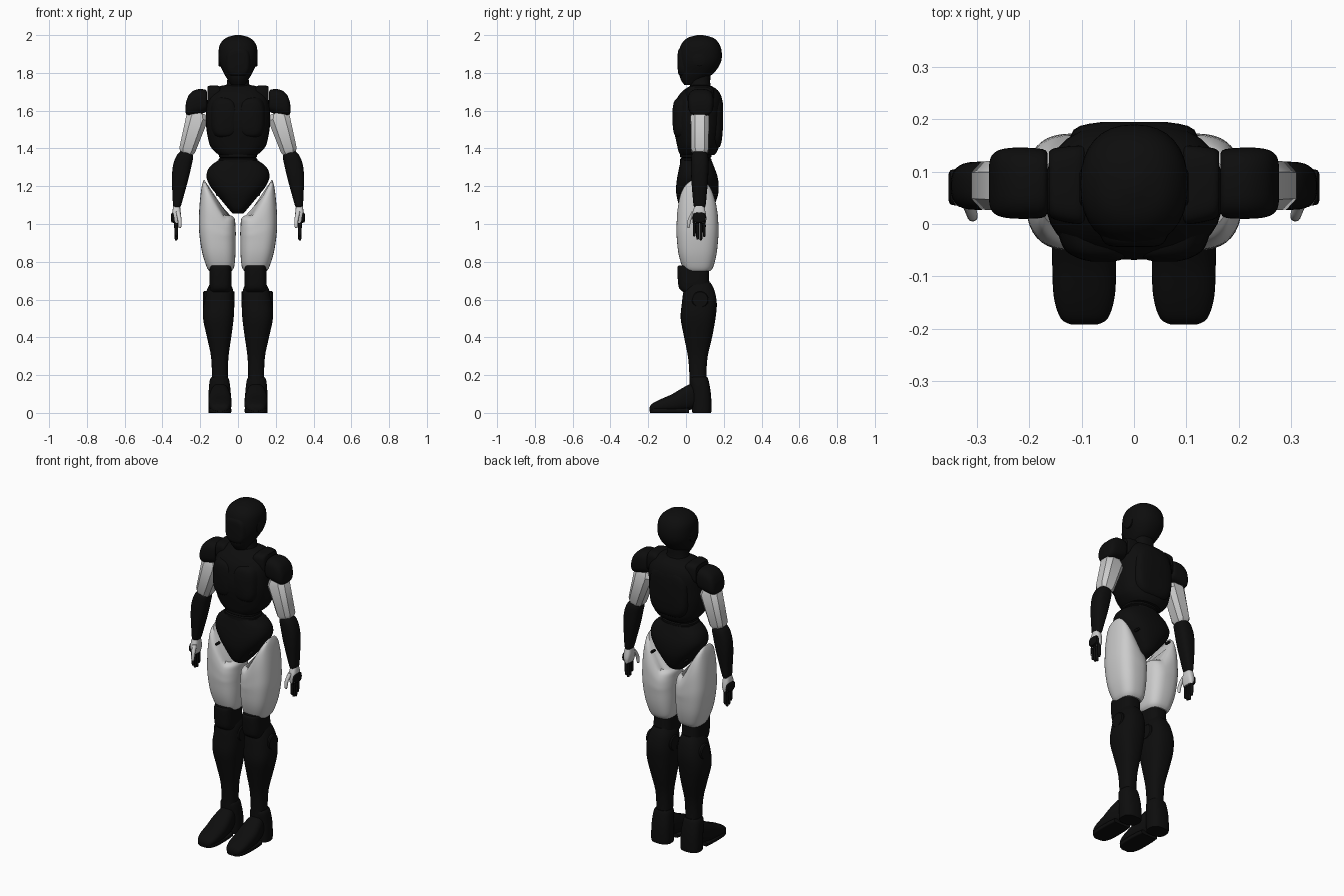
import bpy, bmesh, math

black = bpy.data.materials.new("black_shell")
black.diffuse_color = (0.004, 0.004, 0.004, 1)
AXES = {'x': (1, 2, 0), 'y': (0, 2, 1), 'z': (0, 1, 2)}


def spline(rings, k):
    """Catmull-Rom refinement of section rings."""
    out = []
    for i in range(len(rings) - 1):
        p0, p1, p2, p3 = (rings[max(0, min(len(rings) - 1, i + d))] for d in (-1, 0, 1, 2))
        for s in range(k):
            t = s / k
            out.append([0.5 * (2 * b + (c - a) * t + (2 * a - 5 * b + 4 * c - d) * t * t
                               + (3 * b - a - 3 * c + d) * t ** 3)
                        for a, b, c, d in zip(p0, p1, p2, p3)])
    return out + [list(rings[-1])]


def loft(name, rings, axis='z', n=32, k=4, power=2.4, dark=True, mirror=False, warp=None, phase=0.0):
    """Rings: (position on axis, a0, a1, b0, b1) -> superellipse sections."""
    bm = bmesh.new()
    ia, ib, it = AXES[axis]
    loops = []
    for t, a0, a1, b0, b1 in spline(rings, k):
        loop = []
        for j in range(n):
            ang = 2 * math.pi * j / n + phase
            c, s = math.cos(ang), math.sin(ang)
            co = [0, 0, 0]
            co[ia] = (a0 + a1) / 2 + (a1 - a0) / 2 * math.copysign(abs(c) ** (2 / power), c)
            co[ib] = (b0 + b1) / 2 + (b1 - b0) / 2 * math.copysign(abs(s) ** (2 / power), s)
            co[it] = t
            loop.append(bm.verts.new(warp(co) if warp else co))
        loops.append(loop)
    for l0, l1 in zip(loops, loops[1:]):
        for j in range(n):
            bm.faces.new((l0[j], l0[(j + 1) % n], l1[(j + 1) % n], l1[j]))
    bm.faces.new(loops[0])
    bm.faces.new(loops[-1])
    bmesh.ops.recalc_face_normals(bm, faces=bm.faces)
    me = bpy.data.meshes.new(name)
    bm.to_mesh(me)
    bm.free()
    ob = bpy.data.objects.new(name, me)
    bpy.context.collection.objects.link(ob)
    if dark:
        me.materials.append(black)
    if mirror:
        ob.modifiers.new("mirror", 'MIRROR').use_mirror_merge = False
    return ob


def sym(*rows):
    return [(z, -h, h, y0, y1) for z, h, y0, y1 in rows]


# Head, face plate and neck
loft("head", sym((1.735, .035, -.008, .06), (1.765, .055, -.028, .10), (1.80, .076, -.036, .148),
                 (1.85, .098, -.04, .182), (1.90, .103, -.04, .19), (1.95, .096, -.026, .178),
                 (1.985, .064, .008, .145), (2.0, .015, .06, .09)), power=2.3)
loft("face_plate", [(-.044, -.03, .03, 1.82, 1.90), (-.038, -.055, .055, 1.79, 1.925),
                    (-.01, -.07, .07, 1.775, 1.945)], 'y', power=3)
loft("ear_disc", [(.088, .035, .105, 1.835, 1.905), (.101, .035, .105, 1.835, 1.905),
                  (.104, .042, .098, 1.842, 1.898)], 'x', k=1, power=2, mirror=True)
loft("neck", sym((1.67, .095, .01, .155), (1.73, .062, .02, .13), (1.80, .055, .02, .13)))

# Torso
loft("chest", sym((1.365, .10, -.03, .15), (1.385, .125, -.04, .165), (1.42, .15, -.048, .175),
                  (1.5, .167, -.064, .186), (1.57, .17, -.068, .19), (1.65, .165, -.055, .193),
                  (1.70, .14, -.022, .175), (1.725, .11, .012, .145), (1.735, .07, .03, .12)), power=2.5)
loft("pectoral_plate", [(-.072, .04, .08, 1.54, 1.6), (-.064, .015, .11, 1.48, 1.645),
                        (-.045, .008, .135, 1.46, 1.665), (0, .006, .15, 1.45, 1.68)],
     'y', power=3, mirror=True)
loft("back_plate", [(.12, -.13, .13, 1.39, 1.71), (.18, -.115, .115, 1.41, 1.68),
                    (.195, -.06, .06, 1.5, 1.64)], 'y', power=3.2)
loft("shoulder_strap", [(.09, .01, .145, 1.65, 1.715), (.105, 0, .15, 1.64, 1.732),
                        (.15, .008, .145, 1.62, 1.732), (.162, .018, .138, 1.61, 1.725)],
     'x', power=4, mirror=True)

# Segmented waist and pelvis
for i in range(4):
    z = 1.29 + i * .03
    h = .104 - .002 * i
    loft(f"waist_band_{i + 1}", sym((z, h - .006, -.024, .128), (z + .005, h, -.031, .134),
                                    (z + .025, h, -.031, .134), (z + .03, h - .006, -.024, .128)), k=1)
loft("pelvis", sym((1.055, .028, 0, .10), (1.08, .05, -.03, .14), (1.15, .108, -.05, .168),
                   (1.2, .147, -.052, .173), (1.25, .167, -.046, .167), (1.30, .152, -.036, .15),
                   (1.335, .108, -.028, .136)), power=2.5)


# Thighs, with tops cut to follow the pelvis line
def hip_cut(co):
    x, y, z = co
    top = min(1.238, max(1.045, 1.065 + (x - .085) * 1.8))
    return (x, y, .92 + (z - .92) * (top - .92) / .32 if z > .92 else z)


loft("thigh", [(.75, .035, .152, .0, .128), (.775, .02, .167, -.02, .145), (.85, .013, .19, -.041, .163),
               (.95, .012, .205, -.05, .172), (1.03, .012, .207, -.05, .172), (1.12, .014, .202, -.047, .167),
               (1.2, .018, .192, -.036, .152), (1.24, .035, .18, -.01, .13)],
     n=40, power=2.8, dark=False, mirror=True, warp=hip_cut)
for name, y0, y1 in (("hip_pin_front", -.05, -.02), ("hip_pin_back", .14, .17)):
    loft(name, [(y0, .101, .117, 1.147, 1.163), (y1, .101, .117, 1.147, 1.163)],
         'y', n=16, k=1, power=2, mirror=True)

# Knees and shins
loft("knee_cuff", [(.64, .04, .148, -.015, .12), (.66, .036, .15, -.036, .125), (.70, .034, .152, -.043, .123),
                   (.765, .035, .15, -.046, .12), (.78, .04, .145, -.04, .115)], power=3, mirror=True)
loft("knee_hub", [(.018, .035, .115, .56, .64), (.024, .03, .12, .555, .645), (.178, .03, .12, .555, .645),
                  (.184, .035, .115, .56, .64)], 'x', k=1, power=2, mirror=True)
loft("shin", [(.10, .055, .137, .018, .11), (.2, .054, .138, .018, .108), (.3, .05, .143, .01, .115),
              (.4, .036, .164, -.01, .138), (.5, .023, .185, -.028, .156), (.58, .02, .182, -.022, .163),
              (.65, .026, .165, -.012, .15), (.69, .045, .145, .005, .13)], power=2.5, mirror=True)

# Feet: forefoot shell, sole, heel cup
loft("forefoot", [(-.192, .07, .12, .008, .03), (-.18, .05, .14, .006, .048), (-.14, .037, .153, .005, .07),
                  (-.08, .034, .156, .005, .096), (-.03, .036, .156, .008, .125), (.02, .045, .147, .015, .152),
                  (.05, .052, .14, .03, .15)], 'y', power=2.6, mirror=True)
loft("sole", [(-.19, .07, .12, 0, .02), (-.175, .048, .142, 0, .025), (-.13, .036, .154, 0, .025),
              (-.04, .036, .155, 0, .025), (.015, .042, .15, 0, .025)], 'y', power=6, mirror=True)
loft("heel_cup", [(0, .037, .155, .034, .132), (.02, .036, .157, .032, .135), (.10, .038, .156, .03, .132),
                  (.17, .046, .15, .02, .12), (.19, .055, .14, .025, .112)], power=2.6, mirror=True)

# Shoulders and arms
loft("shoulder_pad", [(.165, .022, .135, 1.60, 1.70), (.175, .012, .143, 1.59, 1.712),
                      (.22, .01, .146, 1.578, 1.712), (.255, .014, .142, 1.572, 1.69),
                      (.272, .026, .13, 1.578, 1.655), (.277, .045, .11, 1.59, 1.63)],
     'x', power=3, mirror=True)


def arm_slope(co):
    x, y, z = co
    return (x, y, z + (x - .245) * .28)


loft("upper_arm", [(1.365, .238, .307, .035, .112), (1.385, .224, .313, .025, .122),
                   (1.57, .157, .276, .022, .124), (1.60, .17, .255, .035, .11)],
     n=8, k=1, power=2.9, dark=False, mirror=True, warp=arm_slope, phase=math.pi / 8)
loft("forearm", [(1.085, .308, .338, .048, .097), (1.10, .301, .344, .04, .104), (1.16, .284, .347, .034, .11),
                 (1.24, .262, .35, .028, .117), (1.31, .246, .344, .027, .119), (1.36, .237, .326, .029, .117),
                 (1.385, .25, .305, .038, .105)], power=2.6, mirror=True)

# Hands
loft("palm", [(1.005, .312, .338, .036, .104), (1.03, .306, .344, .032, .108), (1.06, .303, .348, .034, .104),
              (1.10, .308, .342, .048, .095)], n=20, power=3, dark=False, mirror=True)
loft("hand_back", [(.335, .035, .105, 1.005, 1.065), (.35, .037, .103, 1.008, 1.06),
                   (.354, .045, .095, 1.015, 1.05)], 'x', n=20, k=2, power=3, mirror=True)
for i, tip in enumerate((.935, .918, .914, .932)):
    y = .044 + i * .0175
    loft(f"finger_{i + 1}", [(tip, .323, .331, y - .003, y + .003), (tip + .006, .319, .335, y - .007, y + .007),
                             (.97, .318, .337, y - .008, y + .008), (1.02, .318, .34, y - .008, y + .008)],
         n=12, k=3, power=2.2, mirror=True)
loft("thumb", [(.978, .303, .313, .01, .018), (.99, .299, .317, .005, .021), (1.025, .299, .32, .01, .03),
               (1.065, .305, .33, .03, .06)], n=14, power=2.2, dark=False, mirror=True)

# Smooth shading with crisp panel edges
for ob in bpy.context.scene.objects:
    ob.select_set(True)
    bpy.context.view_layer.objects.active = ob
bpy.ops.object.shade_smooth_by_angle(angle=math.radians(35))
